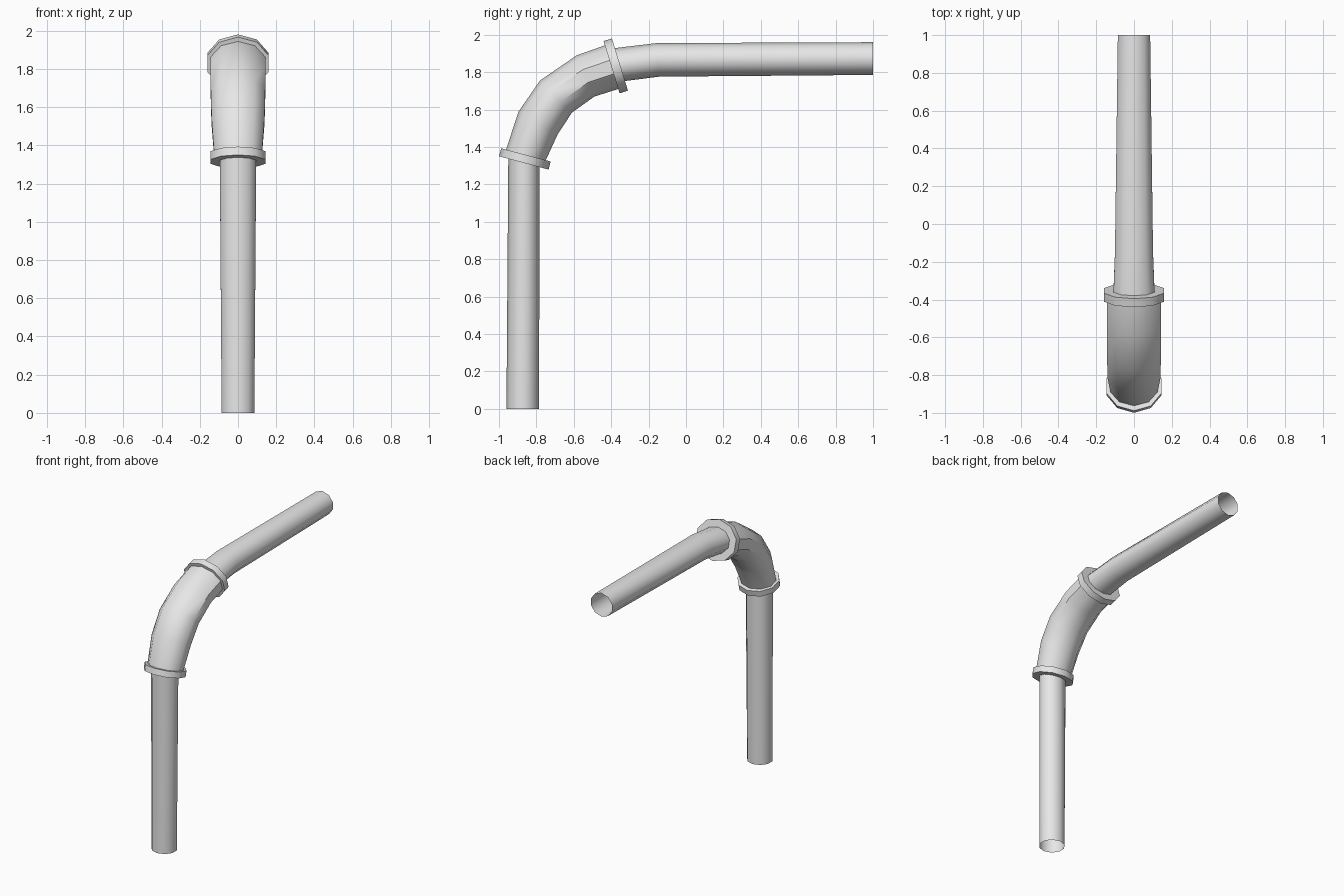
import bpy, bmesh
from math import sin, cos, pi, radians

SIDES = 10

cube = bpy.data.objects.get("Cube")
if cube:
    bpy.data.objects.remove(cube, do_unlink=True)

metal = bpy.data.materials.new("light_grey_metal")
metal.use_nodes = True
GREY = (0.8, 0.8, 0.8, 1)
metal.diffuse_color = GREY
metal.node_tree.nodes["Principled BSDF"].inputs["Base Color"].default_value = GREY


def loft(name, rings):
    """Open tube through rings of (y, z, lean from vertical, width radius, depth radius)."""
    bm = bmesh.new()
    loops = []
    for y, z, lean, wide, deep in rings:
        a = radians(lean)
        loop = []
        for i in range(SIDES):
            t = 2 * pi * i / SIDES
            d = deep * cos(t)
            loop.append(bm.verts.new((wide * sin(t), y - d * cos(a), z + d * sin(a))))
        loops.append(loop)
    for low, high in zip(loops, loops[1:]):
        for i in range(SIDES):
            j = (i + 1) % SIDES
            bm.faces.new((low[i], low[j], high[j], high[i]))
    bmesh.ops.recalc_face_normals(bm, faces=bm.faces)
    # make sure the open shell faces outward
    bm.normal_update()
    f = bm.faces[0] if len(rings) != 4 else bm.faces[SIDES]
    mid = sum((v.co.x for v in f.verts)) / 4
    if f.normal.x * mid < 0:
        bmesh.ops.reverse_faces(bm, faces=bm.faces)
    mesh = bpy.data.meshes.new(name)
    bm.to_mesh(mesh)
    bm.free()
    mesh.materials.append(metal)
    obj = bpy.data.objects.new(name, mesh)
    bpy.context.collection.objects.link(obj)
    bpy.ops.object.select_all(action="DESELECT")
    obj.select_set(True)
    bpy.context.view_layer.objects.active = obj
    bpy.ops.object.shade_smooth_by_angle(angle=radians(42))
    return obj


def collar(name, start, end, wide, deep):
    """Raised band stepping out from one tube end and back in to the next."""
    loft(name, [start, (*start[:3], wide, deep), (*end[:3], wide, deep), end])


# rings where tubes meet the collars
pipe_top = (-0.867, 1.315, 15, 0.1, 0.086)
elbow_start = (-0.856, 1.358, 15, 0.132, 0.11)
elbow_end = (-0.398, 1.827, 73, 0.15, 0.122)
outlet_start = (-0.353, 1.841, 73, 0.114, 0.092)

# tubes
loft("upright_pipe", [(-0.8725, 0, 0, 0.09, 0.0875), pipe_top])
loft("elbow", [elbow_start,
               (-0.79, 1.53, 30, 0.146, 0.121),
               (-0.695, 1.67, 45, 0.15, 0.121),
               (-0.5375, 1.78, 67, 0.15, 0.12),
               elbow_end])
loft("outlet_pipe", [outlet_start,
                     (-0.15, 1.866, 85, 0.106, 0.09),
                     (1, 1.873, 90, 0.09, 0.0875)])

# collars
collar("lower_collar", pipe_top, elbow_start, 0.152, 0.137)
collar("upper_collar", elbow_end, outlet_start, 0.168, 0.146)
